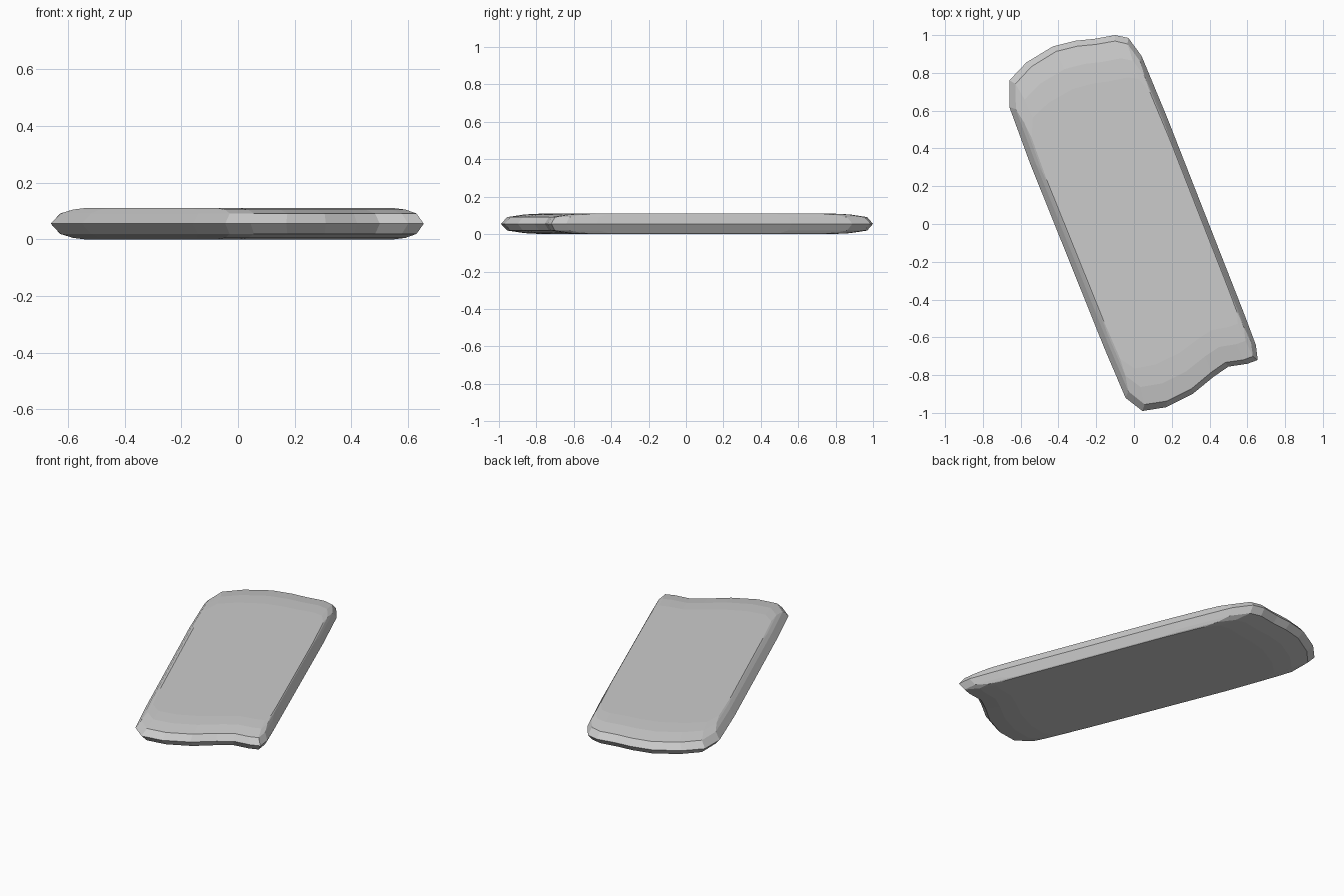
import bpy, bmesh
from mathutils import Vector

if "Cube" in bpy.data.objects:
    bpy.data.objects.remove(bpy.data.objects["Cube"])

# Outline of the slab seen from above (widest loop, at mid height)
OUTLINE = [
    (-0.66, 0.62), (-0.55, 0.32), (-0.16, -0.65), (-0.045, -0.92),
    (0.045, -0.99), (0.17, -0.97), (0.31, -0.90), (0.42, -0.81),
    (0.50, -0.755), (0.60, -0.74), (0.655, -0.72), (0.645, -0.64),
    (0.585, -0.48), (0.175, 0.565), (0.04, 0.89), (-0.03, 0.985),
    (-0.10, 1.0), (-0.21, 0.98), (-0.31, 0.97), (-0.43, 0.94),
    (-0.57, 0.855), (-0.66, 0.76),
]
LONG = Vector((0.365, -0.931)).normalized()   # long axis of the slab
CROSS = Vector((-LONG.y, LONG.x))             # axis across it
MID = 0.055

# Loops from rim to flat face: height above mid, long scale, cross scale, cross shift
LOOPS = [
    (0.036, 0.97, 0.94, 0.004),
    (0.050, 0.87, 0.91, 0.008),
    (0.055, 0.76, 0.895, 0.009),
]


def add_loop(bm, z, su, sv, shift):
    verts = []
    for p in OUTLINE:
        p = Vector(p)
        q = LONG * (p.dot(LONG) * su) + CROSS * (p.dot(CROSS) * sv + shift)
        verts.append(bm.verts.new((q.x, q.y, z)))
    return verts


def bridge(bm, a, b):
    n = len(a)
    for i in range(n):
        j = (i + 1) % n
        bm.faces.new((a[i], a[j], b[j], b[i]))


# Slab: mirrored bevelled halves sharing the rim
bm = bmesh.new()
rim = add_loop(bm, MID, 1, 1, 0)
for side in (1, -1):
    previous = rim
    for dz, su, sv, shift in LOOPS:
        loop = add_loop(bm, MID + side * dz, su, sv, shift)
        bridge(bm, previous, loop)
        previous = loop
    bm.faces.new(previous)
bmesh.ops.recalc_face_normals(bm, faces=bm.faces)

mesh = bpy.data.meshes.new("slab")
bm.to_mesh(mesh)
bm.free()
slab = bpy.data.objects.new("slab", mesh)
bpy.context.collection.objects.link(slab)
